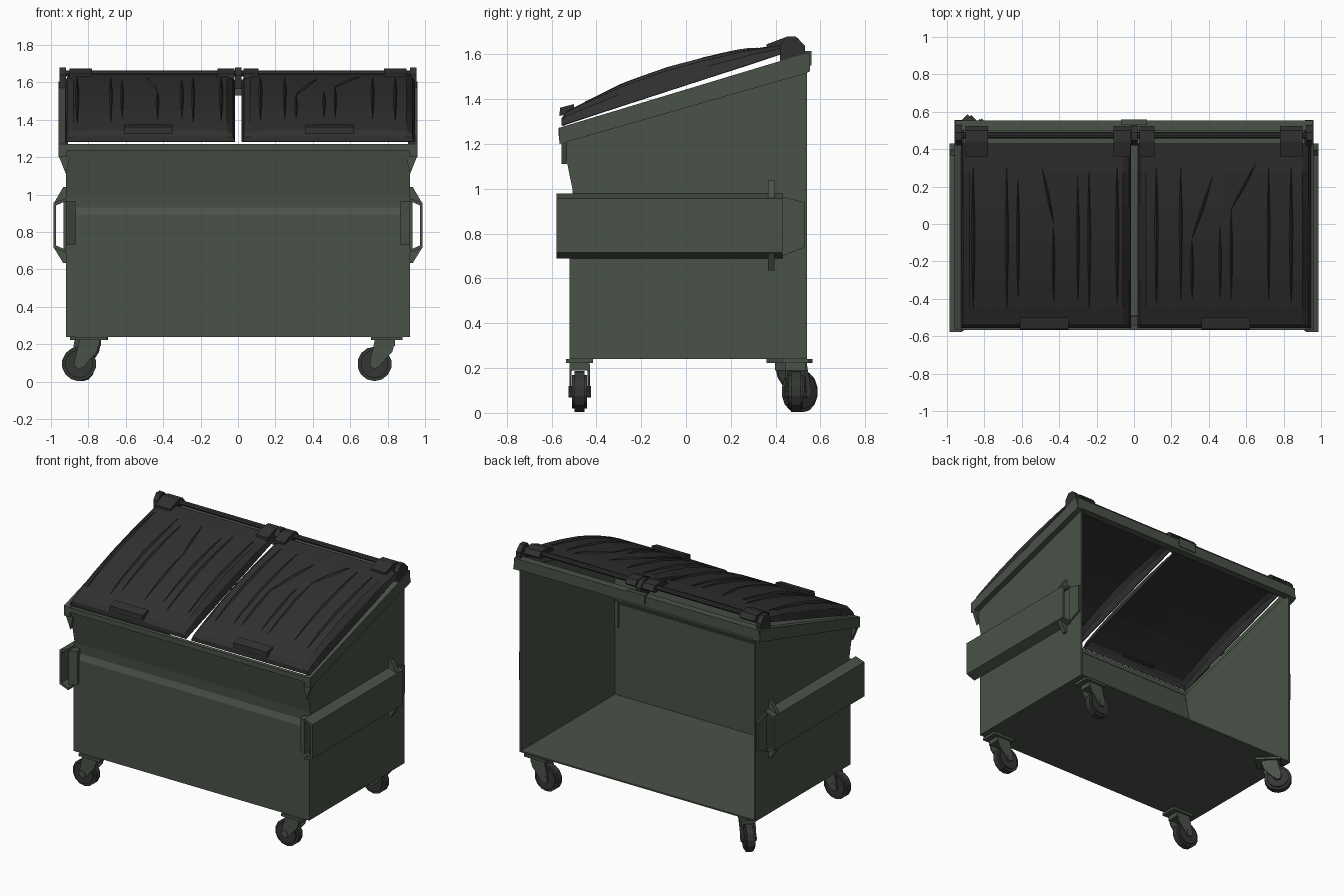
import bpy, bmesh, math
from mathutils import Matrix, Vector

if "Cube" in bpy.data.objects:
    bpy.data.objects.remove(bpy.data.objects["Cube"])


def material(name, rgb):
    m = bpy.data.materials.new(name)
    m.diffuse_color = (*rgb, 1)
    m.use_nodes = True
    m.node_tree.nodes["Principled BSDF"].inputs["Base Color"].default_value = m.diffuse_color
    return m


GREEN = material("green_paint", (0.068, 0.084, 0.064))
BLACK = material("black_plastic", (0.030, 0.030, 0.030))
RUBBER = material("dark_rubber", (0.034, 0.037, 0.034))


def finish(name, bm, mat, matrix=None):
    bmesh.ops.recalc_face_normals(bm, faces=bm.faces)
    me = bpy.data.meshes.new(name)
    bm.to_mesh(me)
    bm.free()
    me.materials.append(mat)
    ob = bpy.data.objects.new(name, me)
    bpy.context.collection.objects.link(ob)
    if matrix:
        ob.matrix_world = matrix
    return ob


def prism(name, pts, vec, mat, matrix=None):
    """Polygon of 3D points extruded along a vector."""
    bm = bmesh.new()
    face = bm.faces.new([bm.verts.new(p) for p in pts])
    top = bmesh.ops.extrude_face_region(bm, geom=[face])["geom"]
    bmesh.ops.translate(bm, vec=vec, verts=[v for v in top if isinstance(v, bmesh.types.BMVert)])
    return finish(name, bm, mat, matrix)


def prism_x(name, yz, x0, x1, mat, matrix=None):
    return prism(name, [(x0, y, z) for y, z in yz], (x1 - x0, 0, 0), mat, matrix)


def prism_y(name, xz, y0, y1, mat, matrix=None):
    return prism(name, [(x, y0, z) for x, z in xz], (0, y1 - y0, 0), mat, matrix)


def box(name, x, y, z, mat, matrix=None):
    return prism_x(name, [(y[0], z[0]), (y[1], z[0]), (y[1], z[1]), (y[0], z[1])], x[0], x[1], mat, matrix)


def cylinder(name, radius, depth, sides, mat, matrix):
    bm = bmesh.new()
    bmesh.ops.create_cone(bm, cap_ends=True, segments=sides, radius1=radius, radius2=radius, depth=depth)
    return finish(name, bm, mat, matrix)


# Container: floor, folded front panel, side walls; the back is open
box("floor", (-.92, .92), (-.52, .54), (.24, .25), GREEN)
front = [(-.52, .24), (-.52, .89), (-.502, .93), (-.507, 1.0), (-.56, 1.26)]
prism_x("front_panel", front + [(y + .012, z) for y, z in reversed(front)], -.92, .92, GREEN)

for s in (-1, 1):
    prism_x("side_wall", [(-.52, .24), (.54, .24), (.54, 1.56), (-.55, 1.24), (-.507, 1.0), (-.502, .93),
                          (-.52, .89)], s * .908, s * .92, GREEN)
    # Sloped rim rail with a flared corner at the front
    prism_x("side_rim", [(-.565, 1.20), (-.568, 1.272), (.535, 1.605), (.555, 1.525), (.535, 1.515)],
            s * .915, s * .96, GREEN)
    prism_y("rim_corner", [(s * .90, 1.20), (s * .96, 1.21), (s * .92, 1.11)], -.555, -.53, GREEN)

    # Fork sleeve: an open channel along each side
    outer = [(.92, .98), (.987, .957), (.987, .715), (.92, .69)]
    inner = [(.92, .705), (.972, .728), (.972, .943), (.92, .965)]
    prism_y("fork_sleeve", [(s * x, z) for x, z in outer + inner], -.578, .43, GREEN)
    for z0, z1, z2 in ((.975, 1.04, .95), (.695, .635, .72)):
        prism_y("sleeve_gusset", [(s * .92, z0), (s * .92, z1), (s * .935, z1), (s * .987, z2)],
                .365, .395, GREEN)
    prism("sleeve_end_pad", [(s * .92, .43, .70), (s * .92, .53, .74), (s * .92, .53, .94), (s * .92, .43, .965)],
          (s * .012, 0, 0), GREEN)
    prism("sleeve_guide", [(s * .92, -.50, .73), (s * .88, -.50, .73), (s * .87, -.545, .73),
                           (s * .92, -.575, .73)], (0, 0, .235), GREEN)

box("front_rim", (-.95, .95), (-.568, -.54), (1.235, 1.27), GREEN)
box("back_rim", (-.955, .955), (.50, .553), (1.53, 1.603), GREEN)

# Lids: arched shells with straight lower edges
ARCH = [(-.555, 1.315), (-.535, 1.345), (-.45, 1.388), (-.3, 1.455), (-.1, 1.528),
        (.1, 1.582), (.28, 1.622), (.43, 1.645)]


def arch(y):
    for (y0, z0), (y1, z1) in zip(ARCH, ARCH[1:]):
        if y <= y1:
            return z0 + (z1 - z0) * (y - y0) / (y1 - y0)
    return ARCH[-1][1]


def lid(name, x0, x1):
    bm = bmesh.new()
    rows = []
    for y, z in ARCH:
        low = 1.283 + (y + .555) * .325
        row = [(x0, low), (x0 + .012, low + (z - low) * .6), (x0 + .045, z - .004), ((x0 + x1) / 2, z),
               (x1 - .045, z - .004), (x1 - .012, low + (z - low) * .6), (x1, low)]
        rows.append([bm.verts.new((x, y, h)) for x, h in row])
    for a, b in zip(rows, rows[1:]):
        for i in range(len(a) - 1):
            bm.faces.new((a[i], a[i + 1], b[i + 1], b[i]))
    bm.faces.new(rows[0])
    bm.faces.new(rows[-1])
    ob = finish(name, bm, BLACK)
    mod = ob.modifiers.new("thickness", "SOLIDIFY")
    mod.thickness = .008


def rib(xa, ya, xb, yb):
    """Thin raised crease that follows the lid and tapers at its ends."""
    bm = bmesh.new()
    n, rings = 6, []
    for i in range(n + 1):
        t = i / n
        x, y = xa + (xb - xa) * t, ya + (yb - ya) * t
        k = .15 + .85 * math.sin(math.pi * t)
        z = arch(y)
        rings.append([bm.verts.new(p) for p in ((x - .012 * k, y, z - .006), (x, y, z + .011 * k),
                                                (x + .012 * k, y, z - .006))])
    for a, b in zip(rings, rings[1:]):
        for i in range(3):
            j = (i + 1) % 3
            bm.faces.new((a[i], a[j], b[j], b[i]))
    bm.faces.new(rings[0])
    bm.faces.new(rings[-1])
    finish("lid_rib", bm, BLACK)


lid("left_lid", -.925, -.015)
lid("right_lid", .02, .945)
for seg in ((-.86, -.45, -.86, .3), (-.68, -.45, -.68, .3), (-.62, -.4, -.62, .25), (-.43, -.42, -.43, 0),
            (-.43, 0, -.49, .3), (-.30, -.4, -.30, .25), (-.24, -.45, -.24, .28), (-.09, -.42, -.09, .3),
            (.12, -.42, .12, .3), (.25, -.4, .25, .3), (.31, -.4, .31, -.08), (.31, -.08, .42, .25),
            (.46, -.4, .46, 0), (.52, -.4, .52, .08), (.52, .08, .65, .32), (.72, -.4, .72, .3),
            (.84, -.42, .84, .3)):
    rib(*seg)

# Lid handles along the front edge
for x0 in (-.61, .36):
    prism_x("lid_handle", [(-.565, 1.325), (-.562, 1.362), (-.50, 1.378), (-.50, 1.34)], x0, x0 + .26, BLACK)

# Hinges: rod, straps from the lids, and lugs on the back rim
cylinder("hinge_rod", .017, 1.88, 8, BLACK,
         Matrix.Translation((0, .475, 1.648)) @ Matrix.Rotation(math.pi / 2, 4, 'Y'))
for x0, x1 in ((-.90, -.78), (-.11, -.02), (.03, .11), (.78, .90)):
    prism_x("hinge_strap", [(.36, 1.622), (.36, 1.645), (.44, 1.675), (.50, 1.672), (.525, 1.64), (.50, 1.62)],
            x0, x1, BLACK)
for x0, x1 in ((-.955, -.92), (-.015, .02), (.92, .955)):
    prism_x("hinge_lug", [(.42, 1.565), (.42, 1.64), (.45, 1.68), (.49, 1.68), (.53, 1.64), (.53, 1.59)],
            x0, x1, BLACK)
box("centre_bracket", (-.07, .07), (.53, .56), (1.55, 1.615), GREEN)


# Casters: swivel plate, slanted fork, wheel and hub, trailing towards local -x
def caster(x, y, turn):
    m = Matrix.Translation((x, y, 0)) @ Matrix.Rotation(turn, 4, 'Z')
    box("caster_plate", (-.08, .09), (-.06, .06), (.222, .24), GREEN, m)
    box("caster_swivel", (-.06, .05), (-.045, .045), (.19, .222), GREEN, m)
    for s in (-1, 1):
        prism_y("caster_fork", [(-.06, .215), (.05, .215), (.035, .16), (-.04, .075), (-.075, .075), (-.085, .11)],
                s * .036, s * .046, GREEN, m)
    axle = m @ Matrix.Translation((-.06, 0, .095)) @ Matrix.Rotation(math.pi / 2, 4, 'X')
    cylinder("caster_tyre", .092, .045, 14, RUBBER, axle)
    cylinder("caster_tread", .075, .066, 14, RUBBER, axle)
    cylinder("caster_hub", .026, .10, 8, GREEN, axle)


caster(-.79, -.475, 0)
caster(.79, -.475, 0)
caster(.79, .49, 0)
caster(-.80, .465, -math.pi / 4)
